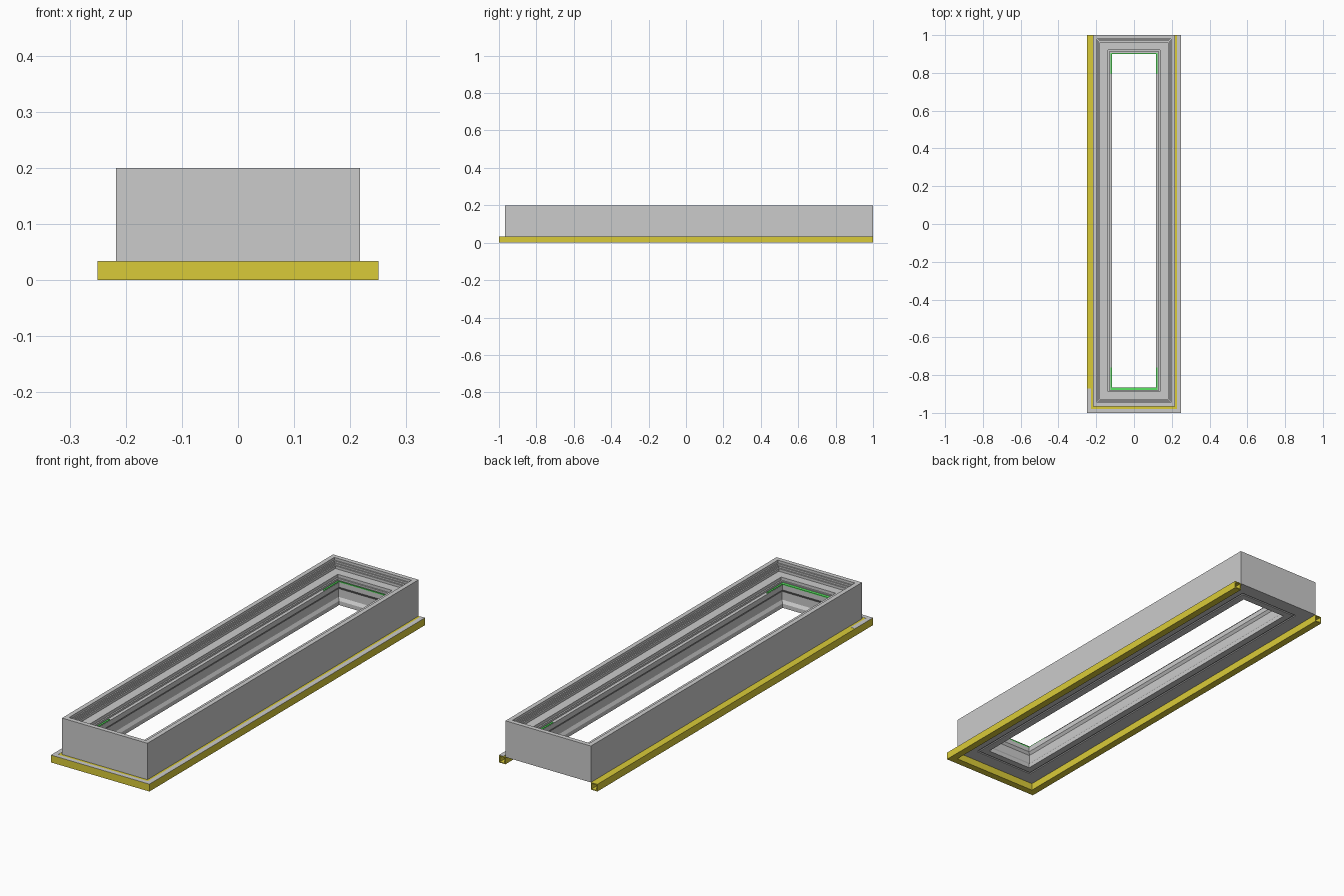
import bpy, bmesh

if "Cube" in bpy.data.objects:
    bpy.data.objects.remove(bpy.data.objects["Cube"])


def material(name, rgb):
    m = bpy.data.materials.new(name)
    m.diffuse_color = (*rgb, 1)
    m.use_nodes = True
    m.node_tree.nodes["Principled BSDF"].inputs["Base Color"].default_value = m.diffuse_color
    return m


GOLD = material("gold", (0.70, 0.60, 0.04))
GREEN = material("green", (0.10, 0.80, 0.12))


def finish(name, bm, mat=None):
    bmesh.ops.recalc_face_normals(bm, faces=bm.faces)
    me = bpy.data.meshes.new(name)
    bm.to_mesh(me)
    bm.free()
    ob = bpy.data.objects.new(name, me)
    bpy.context.collection.objects.link(ob)
    if mat:
        me.materials.append(mat)
    return ob


def sweep(bm, stations, profile, closed):
    """Mitre a closed profile of (inset, z) points round corner stations (x, y, dx, dy)."""
    rings = [[bm.verts.new((x + dx * d, y + dy * d, z)) for d, z in profile]
             for x, y, dx, dy in stations]
    n, m = len(rings), len(profile)
    for i in range(n if closed else n - 1):
        a, b = rings[i], rings[(i + 1) % n]
        for j in range(m):
            k = (j + 1) % m
            bm.faces.new((a[j], a[k], b[k], b[j]))
    return rings


def box(name, x0, x1, y0, y1, z0, z1, mat=None):
    bm = bmesh.new()
    bmesh.ops.create_cube(bm, size=1)
    for v in bm.verts:
        v.co = ((x0 + x1) / 2 + v.co.x * (x1 - x0),
                (y0 + y1) / 2 + v.co.y * (y1 - y0),
                (z0 + z1) / 2 + v.co.z * (z1 - z0))
    return finish(name, bm, mat)


# Stepped rectangular frame, profile runs from the outer wall inwards
W, FRONT, BACK, BASE, TOP = 0.217, -0.967, 1.0, 0.033, 0.2
frame_profile = [
    (0, BASE), (0, TOP), (0.021, TOP),
    (0.021, 0.188), (0.027, 0.188), (0.027, 0.180),
    (0.032, 0.180), (0.032, 0.172), (0.038, 0.172), (0.038, 0.160),
    (0.079, 0.160), (0.079, 0.146), (0.086, 0.146), (0.086, 0.138),
    (0.101, 0.138), (0.101, 0.115),
    (0.092, 0.103), (0.092, 0.065), (0.101, 0.052), (0.101, BASE),
    (0.070, BASE), (0.070, 0.038), (0.062, 0.038), (0.062, BASE),
]
bm = bmesh.new()
sweep(bm, [(-W, FRONT, 1, 1), (W, FRONT, -1, 1), (W, BACK, -1, -1), (-W, BACK, 1, -1)],
      frame_profile, True)
finish("stepped_frame", bm)

# Hollow square tube round the left, front and right, open at the back ends
T, WALL = 0.033, 0.004
path = [(-0.25, 1, 1, 0), (-0.25, -1, 1, 1), (0.25, -1, -1, 1), (0.25, 1, -1, 0)]
bm = bmesh.new()
outer = sweep(bm, path, [(0, 0), (T, 0), (T, T), (0, T)], False)
a, b = WALL, T - WALL
inner = sweep(bm, path, [(a, a), (b, a), (b, b), (a, b)], False)
for end in (0, -1):
    for j in range(4):
        k = (j + 1) % 4
        bm.faces.new((outer[end][j], outer[end][k], inner[end][k], inner[end][j]))
finish("base_tube", bm, GOLD)

# Thin grey strips lying on the tube
Z0, Z1 = T, T + 0.001
box("cover_strip_front", -0.25, 0.25, -1, -0.98, Z0, Z1)
box("cover_strip_right", 0.228, 0.25, -0.98, 1, Z0, Z1)
box("cover_strip_left", -0.25, -0.228, -0.98, -0.87, Z0, Z1)

# Green corner clips on the inner ledge at both ends
for end, y, s, depth in (("front", -0.866, 1, 0.014), ("back", 0.899, -1, 0.006)):
    ys = sorted((y, y - s * depth))
    box(f"{end}_end_clip", -0.125, 0.125, *ys, 0.136, 0.142, GREEN)
    for side, sx in (("left", -1), ("right", 1)):
        xs = sorted((sx * 0.117, sx * 0.125))
        box(f"{end}_{side}_clip", *xs, *sorted((y, y + s * 0.105)), 0.136, 0.142, GREEN)
